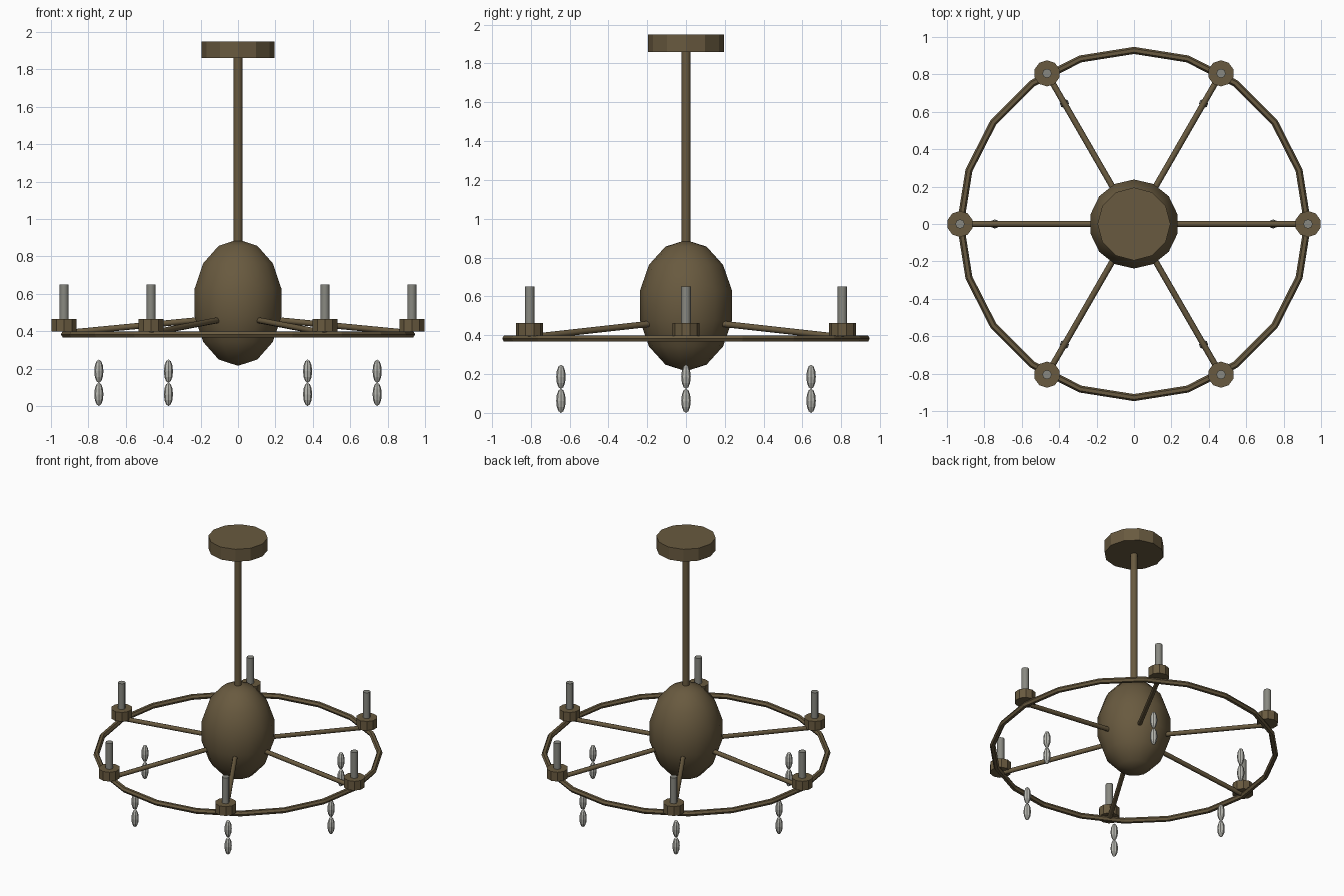
import bpy
import bmesh
from math import sin, cos, pi, radians
from mathutils import Vector

cube = bpy.data.objects.get("Cube")
if cube:
    bpy.data.objects.remove(cube, do_unlink=True)


def material(name, rgb):
    m = bpy.data.materials.new(name)
    m.use_nodes = True
    m.diffuse_color = (*rgb, 1)
    m.node_tree.nodes["Principled BSDF"].inputs["Base Color"].default_value = (*rgb, 1)
    return m


BRONZE = material("aged bronze", (0.14, 0.102, 0.05))
WAX = material("grey candle", (0.25, 0.25, 0.22))
CRYSTAL = material("pale crystal", (0.48, 0.48, 0.44))


def finish(name, bm, mat, smooth_angle):
    bmesh.ops.recalc_face_normals(bm, faces=bm.faces)
    mesh = bpy.data.meshes.new(name)
    bm.to_mesh(mesh)
    bm.free()
    mesh.materials.append(mat)
    ob = bpy.data.objects.new(name, mesh)
    bpy.context.collection.objects.link(ob)
    if smooth_angle:
        bpy.ops.object.select_all(action="DESELECT")
        ob.select_set(True)
        bpy.context.view_layer.objects.active = ob
        bpy.ops.object.shade_smooth_by_angle(angle=radians(smooth_angle))
    return ob


def lathe(name, profile, sides, mat, at=(0, 0, 0), smooth=0):
    """Revolve (radius, height) points about z, with one corner on the y axis."""
    bm = bmesh.new()
    rings = []
    for r, z in profile:
        count = sides if r > 1e-5 else 1
        rings.append([bm.verts.new((at[0] + r * sin(2 * pi * i / sides),
                                    at[1] + r * cos(2 * pi * i / sides),
                                    at[2] + z)) for i in range(count)])
    for a, b in zip(rings, rings[1:]):
        for i in range(sides):
            j = (i + 1) % sides
            quad = [a[i % len(a)], a[j % len(a)], b[j % len(b)], b[i % len(b)]]
            bm.faces.new(list(dict.fromkeys(quad)))
    for ring in (rings[0], rings[-1]):
        if len(ring) > 2:
            bm.faces.new(ring)
    return finish(name, bm, mat, smooth)


def ellipsoid(name, radius, half_height, sides, rings, mat, at, smooth=0):
    profile = [(radius * sin(pi * k / rings), -half_height * cos(pi * k / rings))
               for k in range(rings + 1)]
    return lathe(name, profile, sides, mat, at, smooth)


def bar(name, start, end, radius, sides, mat):
    start, end = Vector(start), Vector(end)
    length = (end - start).length
    ob = lathe(name, [(radius, 0), (radius, length)], sides, mat, smooth=50)
    ob.location = start
    ob.rotation_euler = (end - start).to_track_quat("Z", "Y").to_euler()
    return ob


# Ceiling plate, stem and central body
lathe("ceiling_plate", [(0.195, 1.86), (0.195, 1.95)], 12, BRONZE)
lathe("stem", [(0.024, 0.85), (0.024, 1.88)], 8, BRONZE, smooth=50)
ellipsoid("central_body", 0.244, 0.3375, 14, 7, BRONZE, (0, 0, 0.5525), 40)

# Outer ring with a hexagonal section
RING_R, RING_Z, TUBE_R, STEPS = 0.928, 0.383, 0.019, 20
bm = bmesh.new()
loops = []
for i in range(STEPS):
    a = 2 * pi * i / STEPS
    loops.append([bm.verts.new(((RING_R + TUBE_R * cos(t)) * cos(a),
                                (RING_R + TUBE_R * cos(t)) * sin(a),
                                RING_Z + TUBE_R * sin(t)))
                  for t in (pi * k / 3 for k in range(6))])
for i in range(STEPS):
    a, b = loops[i], loops[(i + 1) % STEPS]
    for k in range(6):
        bm.faces.new((a[k], b[k], b[(k + 1) % 6], a[(k + 1) % 6]))
finish("outer_ring", bm, BRONZE, 0)

# Six arms, each with a cup, a candle and two hanging drops
ARM_R = 0.93
for n in range(6):
    c, s = cos(pi * n / 3), sin(pi * n / 3)
    tag = str(n + 1)
    bar("arm_" + tag, (0.15 * c, 0.15 * s, 0.465), (ARM_R * c, ARM_R * s, 0.39),
        0.016, 8, BRONZE)
    base = (ARM_R * c, ARM_R * s, 0)
    lathe("candle_cup_" + tag, [(0.07, 0.397), (0.07, 0.464)], 10, BRONZE, base)
    lathe("candle_" + tag, [(0.025, 0.46), (0.025, 0.65)], 8, WAX, base, 50)
    for part, z in (("upper", 0.186), ("lower", 0.0625)):
        ellipsoid(part + "_drop_" + tag, 0.0245, 0.0625, 8, 6, CRYSTAL,
                  (0.8 * base[0], 0.8 * base[1], z))
